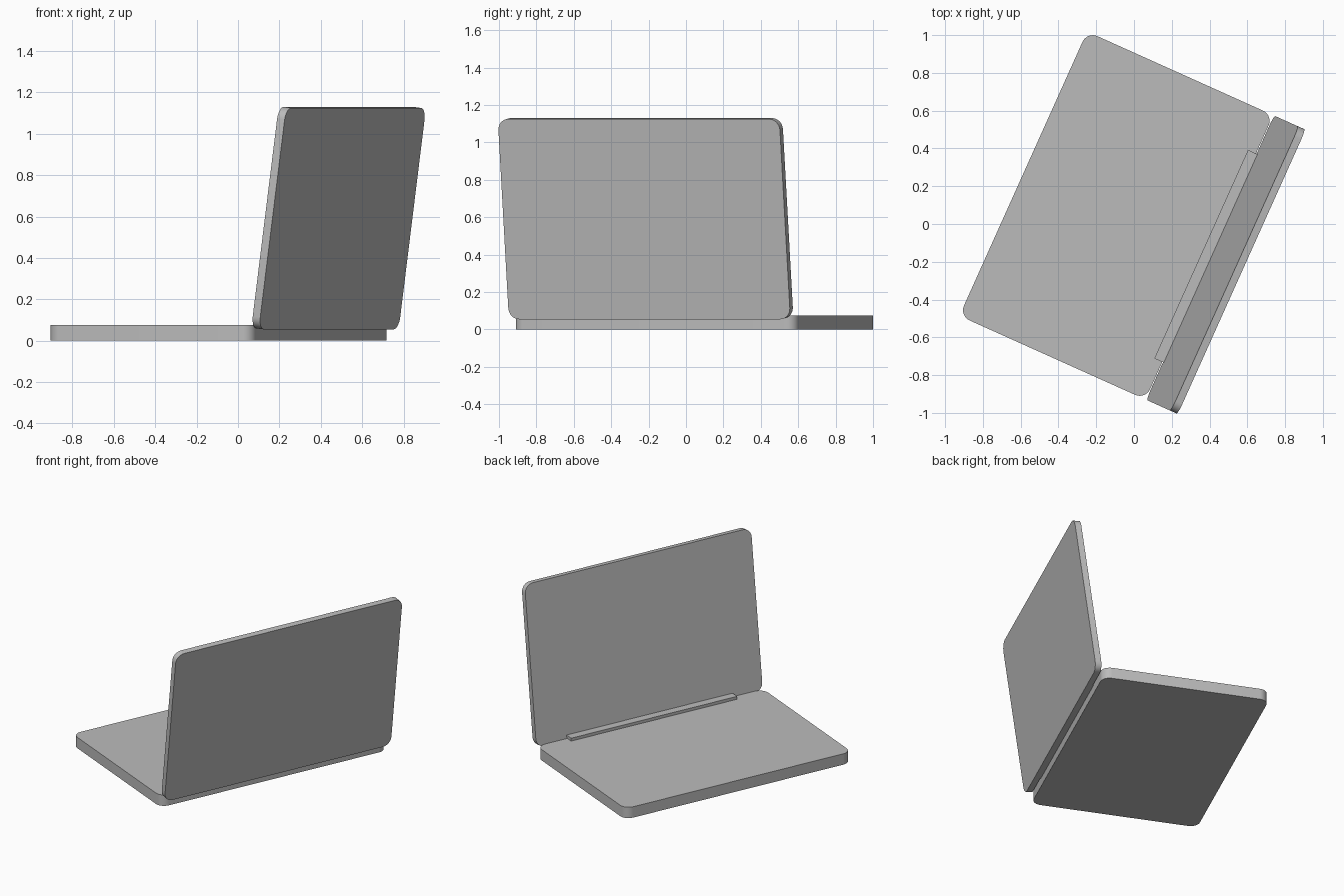
import bpy
import bmesh
from math import cos, sin, pi, radians
from mathutils import Matrix, Vector

default = bpy.data.objects.get("Cube")
if default:
    bpy.data.objects.remove(default, do_unlink=True)

LENGTH, DEPTH, RADIUS = 1.65, 1.08, 0.06
BASE_HEIGHT, LID_THICKNESS = 0.075, 0.04
LEAN = radians(7.7)

# Turn of the whole model; local x runs towards the hinge, local y along it
TURN = Matrix.Rotation(radians(-24.2), 4, 'Z')

grey = bpy.data.materials.new("plain grey")
grey.use_nodes = True
colour = (0.5, 0.5, 0.5, 1)
grey.diffuse_color = colour
grey.node_tree.nodes["Principled BSDF"].inputs["Base Color"].default_value = colour


def slab(name, width, length, bottom, top, radius, placement):
    """Flat panel with rounded corners, centred in its own x and y."""
    steps = 8 if radius else 0
    bm = bmesh.new()
    outline = []
    for corner, (sx, sy) in enumerate([(1, 1), (-1, 1), (-1, -1), (1, -1)]):
        for i in range(steps + 1):
            a = (corner + (i / steps if steps else 0)) * pi / 2
            x = sx * (width / 2 - radius) + radius * cos(a)
            y = sy * (length / 2 - radius) + radius * sin(a)
            outline.append(bm.verts.new((x, y, bottom)))
    face = bm.faces.new(outline)
    raised = bmesh.ops.extrude_face_region(bm, geom=[face])["geom"]
    verts = [g for g in raised if isinstance(g, bmesh.types.BMVert)]
    bmesh.ops.translate(bm, verts=verts, vec=Vector((0, 0, top - bottom)))
    bmesh.ops.recalc_face_normals(bm, faces=bm.faces[:])
    bm.transform(TURN @ placement)
    mesh = bpy.data.meshes.new(name)
    bm.to_mesh(mesh)
    bm.free()
    mesh.materials.append(grey)
    obj = bpy.data.objects.new(name, mesh)
    bpy.context.collection.objects.link(obj)
    # Smooth the rounded corners, keep the rims sharp
    bpy.ops.object.select_all(action='DESELECT')
    obj.select_set(True)
    bpy.context.view_layer.objects.active = obj
    bpy.ops.object.shade_smooth_by_angle(angle=radians(30))
    return obj


# Lower body
slab("base", DEPTH, LENGTH, 0, BASE_HEIGHT, RADIUS,
     Matrix.Translation((-0.104, 0.0025, 0)))

# Opened screen panel, leaning back from the hinge edge
slab("lid", DEPTH, LENGTH, -LID_THICKNESS, 0, RADIUS,
     Matrix.Translation((0.44, 0.0025, 0.06))
     @ Matrix.Rotation(LEAN - pi / 2, 4, 'Y')
     @ Matrix.Translation((DEPTH / 2, 0, 0)))

# Raised bar joining the two panels
slab("hinge_bar", 0.056, 1.21, 0.06, 0.095, 0,
     Matrix.Translation((0.418, 0, 0)))
